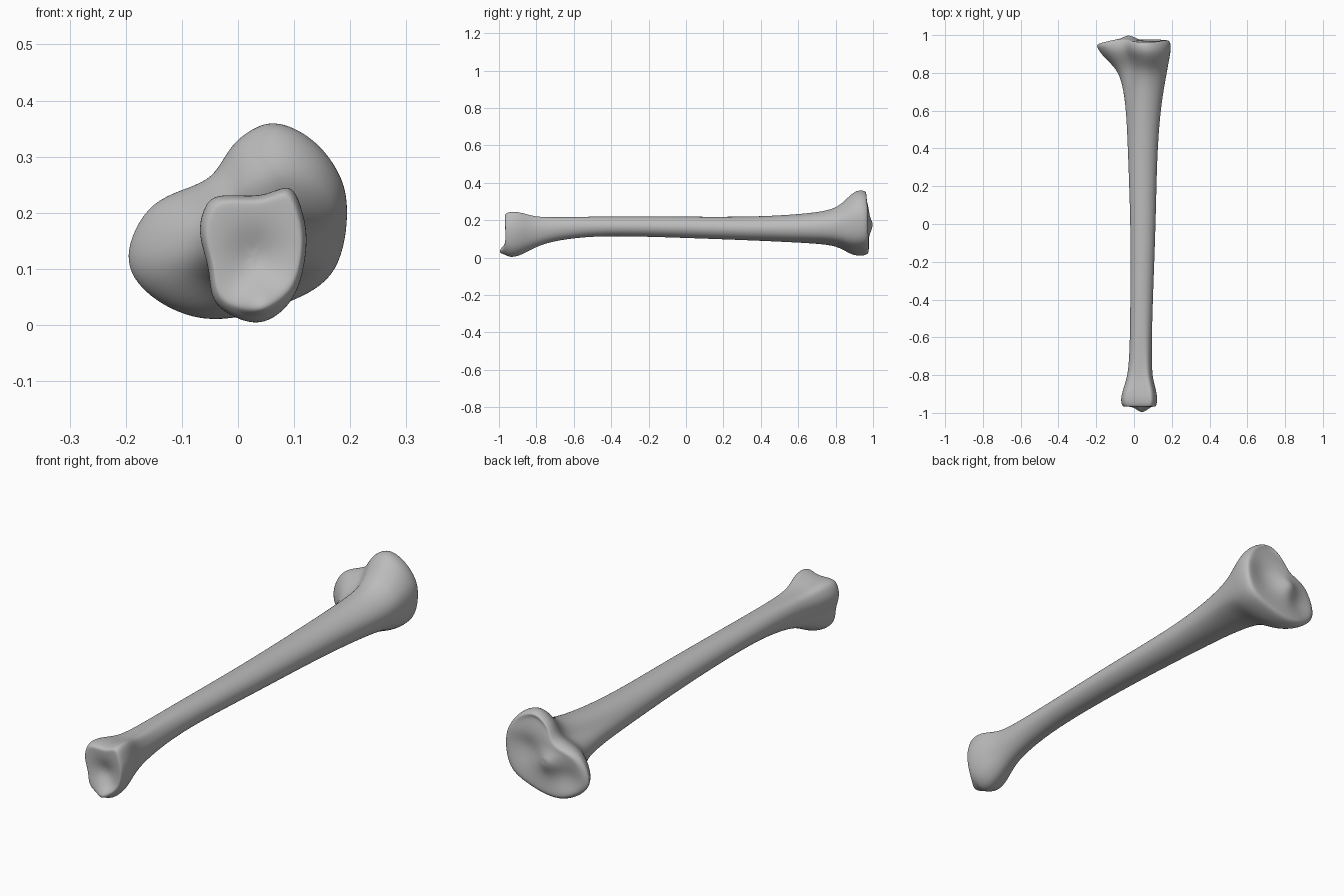
import bpy, bmesh, math
from mathutils import Vector

cube = bpy.data.objects.get("Cube")
if cube:
    bpy.data.objects.remove(cube, do_unlink=True)

# One plain grey for the whole bone
bone_grey = bpy.data.materials.new("bone_grey")
bone_grey.use_nodes = True
colour = (0.5, 0.5, 0.5, 1)
bone_grey.diffuse_color = colour
bone_grey.node_tree.nodes["Principled BSDF"].inputs["Base Color"].default_value = colour


def smooth_outline(points):
    """Closed Catmull-Rom outline with one extra point per span, fitted to a unit box."""
    pts = [Vector(p) for p in points]
    n = len(pts)
    ring = []
    for i in range(n):
        a, b, c, d = (pts[(i + k) % n] for k in (-1, 0, 1, 2))
        ring += [b, (9 * (b + c) - a - d) / 16]
    low = Vector((min(p.x for p in ring), min(p.y for p in ring)))
    high = Vector((max(p.x for p in ring), max(p.y for p in ring)))
    return [Vector(((p.x - low.x) / (high.x - low.x),
                    (p.y - low.y) / (high.y - low.y))) for p in ring]


# Cross-section outlines, counter-clockwise from +x
knee_outline = smooth_outline([
    (.196, .21), (.175, .28), (.125, .335), (.055, .36), (-.01, .32), (-.05, .258),
    (-.15, .22), (-.197, .125), (-.155, .055), (-.05, .012), (.09, .045), (.175, .1)])
ankle_outline = smooth_outline([
    (.12, .14), (.112, .2), (.09, .246), (.04, .228), (-.035, .23), (-.06, .205),
    (-.068, .16), (-.052, .1), (-.045, .045), (-.01, .014), (.045, .002), (.1, .05)])
shaft_outline = smooth_outline([
    (math.cos(k * math.pi / 6), math.sin(k * math.pi / 6)) for k in range(12)])

# Stations along the bone: y, x range, z range, ankle weight, knee weight
stations = [
    (-.965, -.06, .116, .015, .238, 1, 0),
    (-.95, -.068, .122, .004, .246, 1, 0),
    (-.92, -.07, .124, .002, .249, 1, 0),
    (-.88, -.06, .118, .014, .244, 1, 0),
    (-.82, -.04, .1, .045, .226, .8, 0),
    (-.75, -.028, .095, .077, .219, .5, 0),
    (-.6, -.022, .095, .105, .22, .2, 0),
    (-.4, -.02, .1, .118, .221, 0, 0),
    (0, -.018, .116, .105, .22, 0, 0),
    (.35, -.032, .122, .092, .218, 0, 0),
    (.6, -.045, .14, .08, .232, 0, .2),
    (.75, -.07, .165, .07, .25, 0, .5),
    (.82, -.1, .178, .053, .277, 0, .8),
    (.87, -.148, .187, .02, .33, 0, 1),
    (.91, -.186, .195, .006, .362, 0, 1),
    (.945, -.203, .197, .006, .364, 0, 1),
    (.968, -.195, .19, .013, .352, 0, 1),
]


def section(y, x0, x1, z0, z1, ankle, knee):
    ring = []
    for s, a, k in zip(shaft_outline, ankle_outline, knee_outline):
        p = s * (1 - ankle - knee) + a * ankle + k * knee
        ring.append(Vector((x0 + p.x * (x1 - x0), y, z0 + p.y * (z1 - z0))))
    return ring


def bump(x, z, cx, cz, radius):
    return math.exp(-((x - cx) ** 2 + (z - cz) ** 2) / radius ** 2)


def knee_face(x, z):
    """Two shallow sockets with a raised point between them."""
    return (.978 + .026 * bump(x, z, -.03, .17, .045)
            - .02 * bump(x, z, -.1, .12, .06)
            - .02 * bump(x, z, .09, .2, .07)
            - .025 * max(0, (z - .26) / .1)
            - .02 * max(0, (-x - .1) / .1))


def ankle_face(x, z):
    """Hollow joint surface with a projecting lip low down."""
    return (-.968 + .022 * bump(x, z, .03, .12, .05)
            - .036 * bump(x, z, .045, .03, .035))


def cap_rings(rim, centre, face):
    rings = []
    for scale in (.93, .78, .6, .42, .24, .1):
        ring = []
        for p in rim:
            q = centre + (p - centre) * scale
            ring.append(Vector((q.x, face(q.x, q.z), q.z)))
        rings.append(ring)
    return rings


rings = [section(*s) for s in stations]
ankle_cap = cap_rings(rings[0], Vector((.028, 0, .12)), ankle_face)
knee_cap = cap_rings(rings[-1], Vector((0, 0, .18)), knee_face)

# Side lobe of the knee end slopes back a little
for p in rings[-1]:
    p.y -= .02 * max(0, (-p.x - .1) / .1)
rings = ankle_cap[::-1] + rings + knee_cap

# Loft all rings into one closed skin
bm = bmesh.new()
loops = [[bm.verts.new(p) for p in ring] for ring in rings]
count = len(loops[0])
for a, b in zip(loops, loops[1:]):
    for i in range(count):
        j = (i + 1) % count
        bm.faces.new((a[i], a[j], b[j], b[i]))
for loop in (loops[0], loops[-1]):
    bm.faces.new(loop)
bmesh.ops.recalc_face_normals(bm, faces=bm.faces)

mesh = bpy.data.meshes.new("shin_bone")
bm.to_mesh(mesh)
bm.free()
mesh.materials.append(bone_grey)
bone = bpy.data.objects.new("shin_bone", mesh)
bpy.context.collection.objects.link(bone)

# Rounded organic surface
subdivision = bone.modifiers.new("smooth_surface", "SUBSURF")
subdivision.levels = subdivision.render_levels = 2
for polygon in mesh.polygons:
    polygon.use_smooth = True
